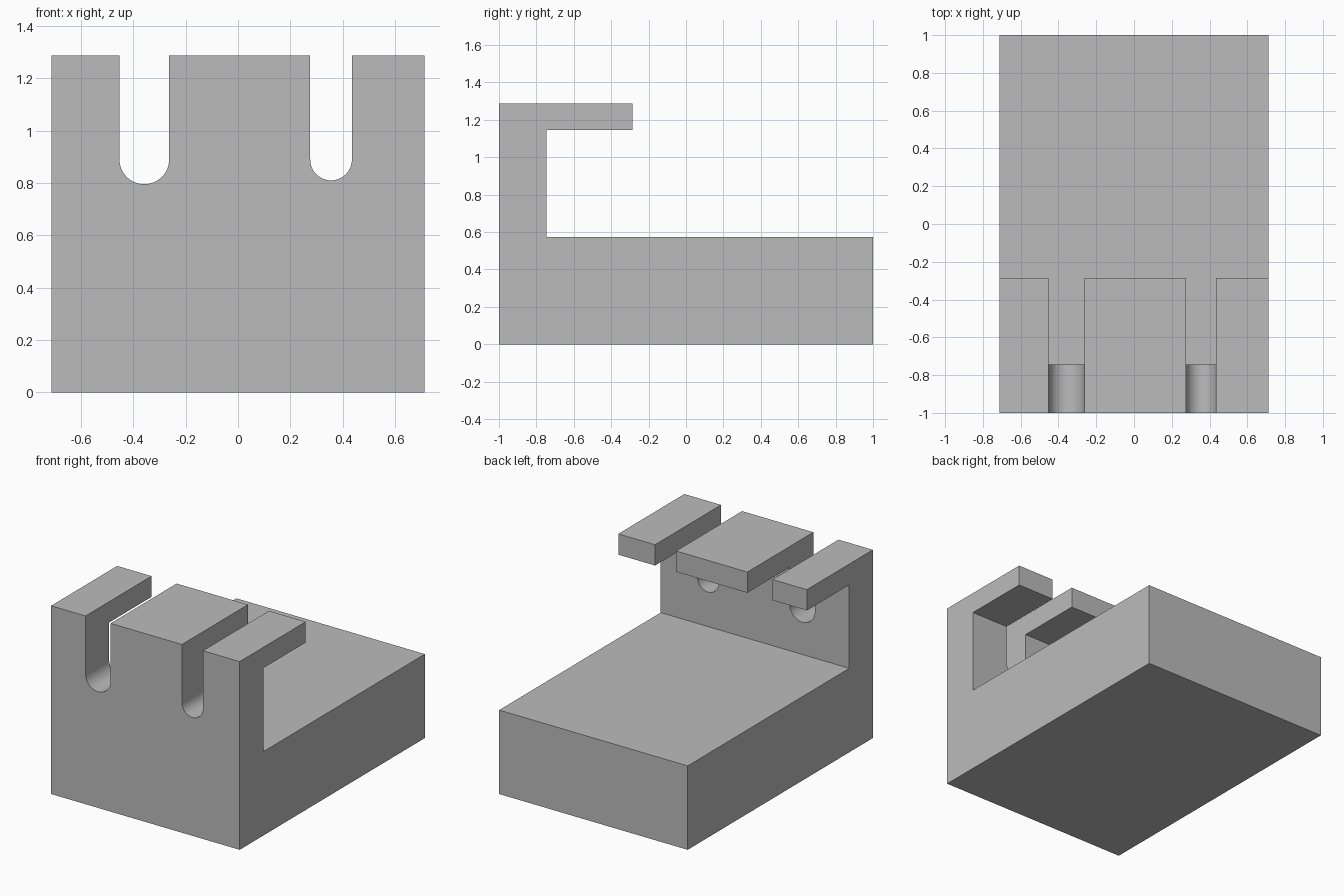
import bpy
import bmesh
from mathutils import Vector
from math import pi, cos, sin, radians

default_cube = bpy.data.objects.get("Cube")
if default_cube:
    bpy.data.objects.remove(default_cube, do_unlink=True)

# Single matte grey
grey = bpy.data.materials.new("plain grey")
grey.use_nodes = True
colour = (0.5, 0.5, 0.5, 1)
grey.diffuse_color = colour
grey.node_tree.nodes["Principled BSDF"].inputs["Base Color"].default_value = colour

HALF_WIDTH = 0.713
TOP = 1.287


def extrude(name, outline, direction):
    """Make a solid by sweeping a closed outline along a direction."""
    bm = bmesh.new()
    base = bm.faces.new([bm.verts.new(p) for p in outline])
    swept = bmesh.ops.extrude_face_region(bm, geom=[base])
    verts = [g for g in swept["geom"] if isinstance(g, bmesh.types.BMVert)]
    bmesh.ops.translate(bm, verts=verts, vec=Vector(direction))
    bmesh.ops.recalc_face_normals(bm, faces=bm.faces)
    mesh = bpy.data.meshes.new(name)
    bm.to_mesh(mesh)
    bm.free()
    mesh.materials.append(grey)
    obj = bpy.data.objects.new(name, mesh)
    bpy.context.collection.objects.link(obj)
    return obj


def slot_cutter(name, left, right, centre_z, segments=32):
    """Round-bottomed slot, open at the top, cut through the wall and lip."""
    x, r = (left + right) / 2, (right - left) / 2
    arc = [(x + r * cos(a), -1.1, centre_z + r * sin(a))
           for a in (pi + pi * i / segments for i in range(segments + 1))]
    outline = arc + [(right, -1.1, TOP + 0.1), (left, -1.1, TOP + 0.1)]
    cutter = extrude(name, outline, (0, 1, 0))
    cutter.hide_render = True
    return cutter


# Thick base, upright wall and overhanging lip as one side profile
side_profile = [(-1, 0), (1, 0), (1, 0.574), (-0.745, 0.574),
                (-0.745, 1.145), (-0.287, 1.145), (-0.287, TOP), (-1, TOP)]
bracket = extrude("slotted_bracket",
                  [(-HALF_WIDTH, y, z) for y, z in side_profile],
                  (2 * HALF_WIDTH, 0, 0))

# Wide and narrow slots
cutters = [slot_cutter("wide_slot_cutter", -0.453, -0.263, 0.89),
           slot_cutter("narrow_slot_cutter", 0.276, 0.435, 0.889)]
bpy.ops.object.select_all(action="DESELECT")
bracket.select_set(True)
bpy.context.view_layer.objects.active = bracket
for cutter in cutters:
    cut = bracket.modifiers.new("slot", "BOOLEAN")
    cut.operation = "DIFFERENCE"
    cut.solver = "EXACT"
    cut.object = cutter
    bpy.ops.object.modifier_apply(modifier=cut.name)
    bpy.data.objects.remove(cutter, do_unlink=True)

# Smooth slot bottoms, crisp corners
bpy.ops.object.shade_smooth_by_angle(angle=radians(30))
